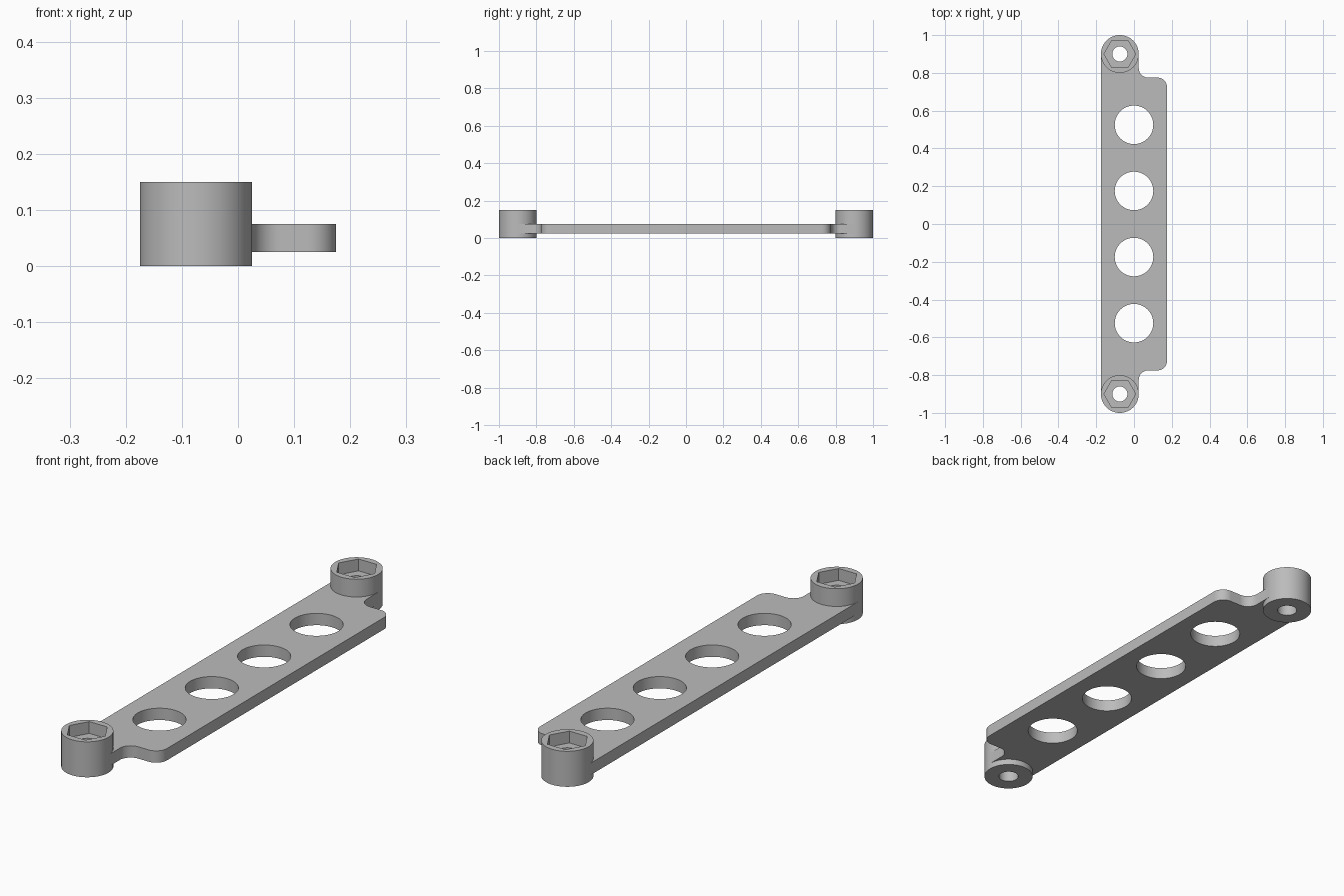
import bpy, bmesh, math
from mathutils import Matrix

cube = bpy.data.objects.get("Cube")
if cube:
    bpy.data.objects.remove(cube, do_unlink=True)

BOSS_X, BOSS_Y, BOSS_R, BOSS_H = -0.075, 0.9, 0.1, 0.15
HALF_W, SHOULDER, FILLET = 0.175, 0.775, 0.05
PLATE_LOW, PLATE_HIGH = 0.025, 0.075

grey = bpy.data.materials.new("plain grey")
grey.use_nodes = True
grey.diffuse_color = (0.5, 0.5, 0.5, 1)
grey.node_tree.nodes["Principled BSDF"].inputs["Base Color"].default_value = (0.5, 0.5, 0.5, 1)


def add_object(name, bm):
    mesh = bpy.data.meshes.new(name)
    bmesh.ops.recalc_face_normals(bm, faces=bm.faces)
    bm.to_mesh(mesh)
    bm.free()
    obj = bpy.data.objects.new(name, mesh)
    bpy.context.collection.objects.link(obj)
    mesh.materials.append(grey)
    return obj


def add_prism(bm, x, y, low, high, radius, sides):
    turn = Matrix.Translation((x, y, (low + high) / 2))
    made = bmesh.ops.create_cone(bm, cap_ends=True, segments=sides, radius1=radius,
                                 radius2=radius, depth=high - low, matrix=turn)
    if sides == 6:  # points of the hexagon face sideways
        bmesh.ops.rotate(bm, verts=made["verts"], cent=(x, y, 0),
                         matrix=Matrix.Rotation(math.pi / 6, 3, "Z"))


def cut(obj, prisms):
    for prism in prisms:
        bm = bmesh.new()
        add_prism(bm, *prism)
        cutter = add_object("cutter", bm)
        mod = obj.modifiers.new("cut", "BOOLEAN")
        mod.operation, mod.solver, mod.object = "DIFFERENCE", "EXACT", cutter
        bpy.context.view_layer.objects.active = obj
        bpy.ops.object.modifier_apply(modifier=mod.name)
        bpy.data.objects.remove(cutter, do_unlink=True)


def smooth(obj):
    bpy.ops.object.select_all(action="DESELECT")
    obj.select_set(True)
    bpy.context.view_layer.objects.active = obj
    bpy.ops.object.shade_smooth_by_angle(angle=math.radians(30))


def arc(cx, cy, start, end, steps=10):
    angles = [math.radians(start + (end - start) * i / steps) for i in range(steps + 1)]
    return [(cx + FILLET * math.cos(a), cy + FILLET * math.sin(a)) for a in angles]


# Flat plate: rounded shoulders on one side, narrow necks running into the bosses
neck = BOSS_X + BOSS_R
upper = (arc(HALF_W - FILLET, SHOULDER - FILLET, 0, 90)
         + arc(neck + FILLET, SHOULDER + FILLET, 270, 180)
         + [(neck, BOSS_Y), (-HALF_W, BOSS_Y)])
outline = upper + [(x, -y) for x, y in reversed(upper)]
bm = bmesh.new()
face = bm.faces.new([bm.verts.new((x, y, PLATE_LOW)) for x, y in outline])
top = bmesh.ops.extrude_face_region(bm, geom=[face])["geom"]
bmesh.ops.translate(bm, vec=(0, 0, PLATE_HIGH - PLATE_LOW),
                    verts=[v for v in top if isinstance(v, bmesh.types.BMVert)])
plate = add_object("plate", bm)

# Four large round holes, plus clearance inside the bosses
holes = [(0, y, -0.1, 0.2, 0.102, 64) for y in (-0.525, -0.175, 0.175, 0.525)]
clearance = [(BOSS_X, side * BOSS_Y, -0.1, 0.2, 0.06, 32) for side in (-1, 1)]
cut(plate, holes + clearance)
smooth(plate)

# End bosses with a hexagonal nut pocket and a screw hole
for name, side in (("front_boss", -1), ("back_boss", 1)):
    bm = bmesh.new()
    add_prism(bm, BOSS_X, side * BOSS_Y, 0, BOSS_H, BOSS_R, 64)
    boss = add_object(name, bm)
    cut(boss, [(BOSS_X, side * BOSS_Y, 0.1, 0.25, 0.084, 6),
               (BOSS_X, side * BOSS_Y, -0.1, 0.2, 0.04, 48)])
    smooth(boss)
